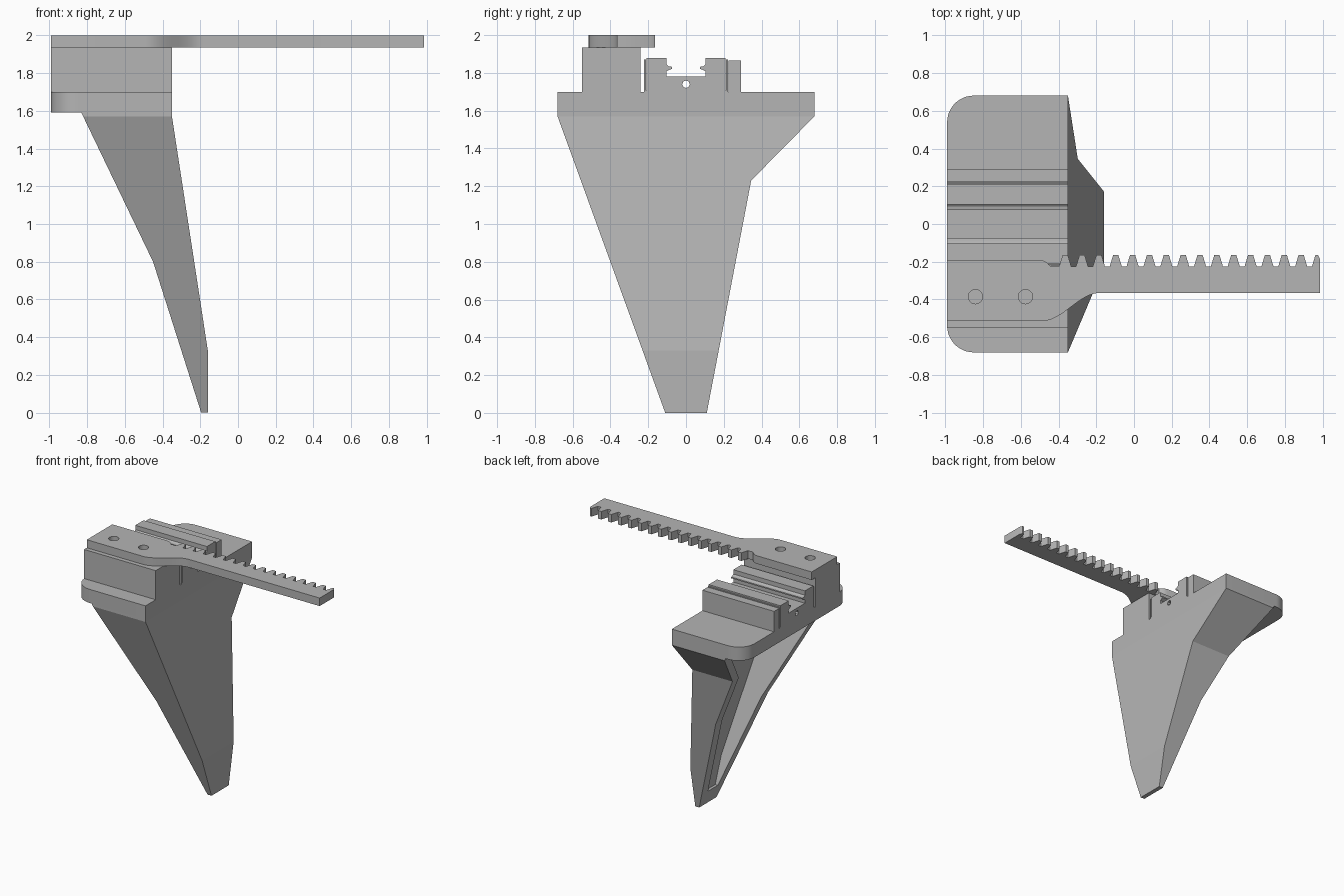
import bpy, bmesh
from math import sin, cos, pi, radians

cube = bpy.data.objects.get("Cube")
if cube:
    bpy.data.objects.remove(cube, do_unlink=True)

# Single plain grey finish
GREY = (0.46, 0.46, 0.46, 1)
grey = bpy.data.materials.new("plain_grey")
grey.use_nodes = True
grey.diffuse_color = GREY
grey.node_tree.nodes["Principled BSDF"].inputs["Base Color"].default_value = GREY

X0, X1 = -0.99, -0.35          # length of the mount
TOP, BOTTOM = 1.70, 1.59       # base plate heights


def finish(name, bm):
    bmesh.ops.recalc_face_normals(bm, faces=bm.faces)
    mesh = bpy.data.meshes.new(name)
    bm.to_mesh(mesh)
    bm.free()
    mesh.materials.append(grey)
    ob = bpy.data.objects.new(name, mesh)
    bpy.context.collection.objects.link(ob)
    return ob


def loft(name, rings):
    """Closed skin through rings that have equal point counts."""
    bm = bmesh.new()
    rows = [[bm.verts.new(p) for p in ring] for ring in rings]
    n = len(rows[0])
    bm.faces.new(rows[0])
    bm.faces.new(rows[-1])
    for a, b in zip(rows, rows[1:]):
        for i in range(n):
            j = (i + 1) % n
            bm.faces.new((a[i], a[j], b[j], b[i]))
    return finish(name, bm)


def along_z(name, pts, lo, hi):
    return loft(name, [[(x, y, z) for x, y in pts] for z in (lo, hi)])


def along_x(name, pts, lo=X0, hi=X1):
    return loft(name, [[(x, y, z) for y, z in pts] for x in (lo, hi)])


def rect(a0, a1, b0, b1):
    return [(a0, b0), (a1, b0), (a1, b1), (a0, b1)]


def circle(cx, cy, r, n):
    return [(cx + r * cos(2 * pi * i / n), cy + r * sin(2 * pi * i / n)) for i in range(n)]


def cut(ob, cutter):
    cutter.hide_render = True
    mod = ob.modifiers.new("cut", "BOOLEAN")
    mod.operation, mod.solver, mod.object = "DIFFERENCE", "EXACT", cutter
    bpy.context.view_layer.objects.active = ob
    bpy.ops.object.modifier_apply(modifier=mod.name)
    bpy.data.objects.remove(cutter, do_unlink=True)


def smooth(ob):
    ob.data.shade_smooth()
    ob.data.set_sharp_from_angle(angle=radians(30))


def interp(z, table):
    for (z0, v0), (z1, v1) in zip(table, table[1:]):
        if z <= z1:
            break
    return v0 + (v1 - v0) * (z - z0) / (z1 - z0)


# Tapered hollow leg, open on its right side
INNER_X = [(0, -0.16), (0.33, -0.16), (1.57, X1), (BOTTOM, X1)]
OUTER_X = [(0, -0.195), (0.8, -0.45), (BOTTOM, -0.83)]
FRONT_Y = [(0, -0.11), (1.57, -0.68), (BOTTOM, -0.68)]
BACK_Y = [(0, 0.11), (1.23, 0.345), (1.57, 0.68), (BOTTOM, 0.68)]


def leg_ring(z, wall=0.0, skin=0.0, reach=0.0):
    sec = rect(interp(z, OUTER_X) - reach, interp(z, INNER_X) - skin,
               interp(z, FRONT_Y) + wall, interp(z, BACK_Y) - wall)
    return [(x, y, z) for x, y in sec]


bends = [0.33, 0.8, 1.23, 1.57]
leg = loft("leg", [leg_ring(z) for z in [0] + bends + [BOTTOM]])
cut(leg, loft("leg_pocket", [leg_ring(z, 0.08, 0.05, 0.1)
                             for z in [0.12] + bends + [BOTTOM + 0.02]]))

# Base plate with two rounded corners
R = 0.14
corner = [(X0 + R - R * sin(a), 0.68 - R + R * cos(a))
          for a in [i * pi / 24 for i in range(13)]]
outline = [(X1, 0.68)] + corner + [(x, -y) for x, y in reversed(corner)] + [(X1, -0.68)]
smooth(along_z("base_plate", outline, BOTTOM, TOP))

# Blocks either side of the slide channel
along_x("rack_support_block", rect(-0.55, -0.24, TOP, 1.935))
along_x("back_wall", rect(0.225, 0.29, TOP, 1.865))

# Thin liner under and around the guide
along_x("liner_floor", rect(-0.22, 0.22, TOP, 1.708))
for side, label in ((-1, "front"), (1, "back")):
    y0, y1 = sorted((side * 0.213, side * 0.222))
    along_x("liner_" + label, rect(y0, y1, TOP, 1.87))

# Slide guide with a ridged slot and a small bore
half = [(0.21, 1.708), (0.21, 1.88), (0.104, 1.88), (0.104, 1.845), (0.092, 1.835),
        (0.075, 1.832), (0.075, 1.822), (0.104, 1.808), (0.104, 1.78)]
guide = along_x("slide_guide", half + [(-y, z) for y, z in reversed(half)])
cut(guide, along_x("guide_bore", circle(0, 1.74, 0.02, 8), X0 - 0.1, X1 + 0.1))

# Toothed rack: wide mounting pad easing into a narrow bar
END, ROOT, TIP, PITCH = 0.985, -0.225, -0.165, 0.0893
pts = [(X0, -0.19), (X0, -0.515)]
for i in range(17):
    t = i / 16
    pts.append((-0.49 + 0.31 * t, -0.515 + 0.075 * (1 - cos(pi * t))))
pts += [(END, -0.365), (END, -0.185)]
for i in range(16):
    c = 0.975 - i * PITCH
    if i:
        pts += [(c + 0.032, ROOT), (c + 0.014, TIP)]
    else:
        pts.append((c, TIP))
    pts += [(c - 0.014, TIP), (c - 0.032, ROOT)]
pts += [(-0.44, ROOT), (-0.46, -0.205), (-0.49, -0.19)]
rack = along_z("toothed_rack", pts, 1.935, 2.0)
for x in (-0.84, -0.575):
    cut(rack, along_z("screw_hole", circle(x, -0.385, 0.038, 24), 1.9, 2.1))
smooth(rack)
